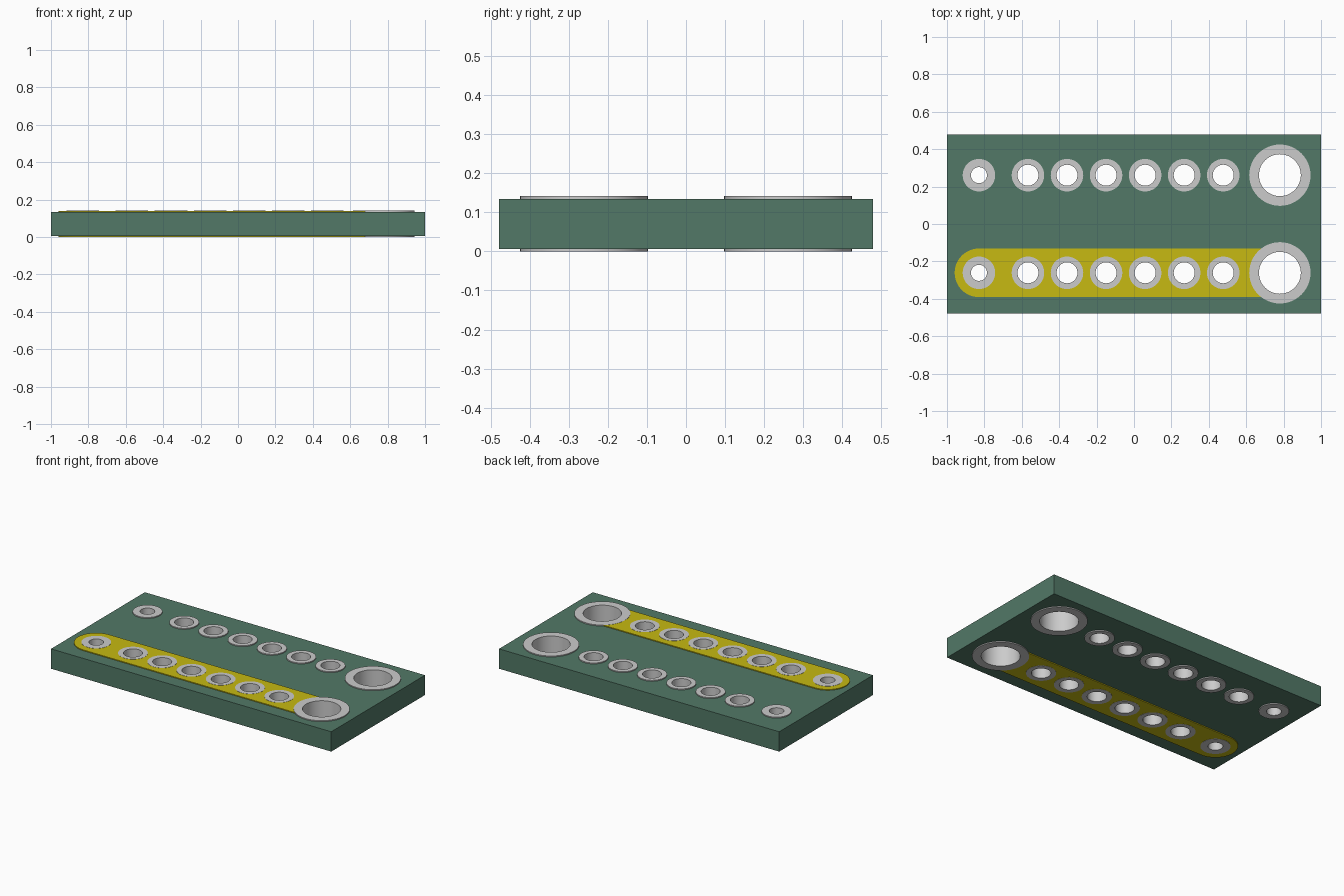
import bpy, bmesh
from math import sin, cos, pi

if "Cube" in bpy.data.objects:
    bpy.data.objects.remove(bpy.data.objects["Cube"])

H = 0.141          # full height over the pads
FOIL = 0.0065      # pad flange thickness
WALL = 0.004       # plating thickness in the holes
ROW = 0.261        # y distance of each row from the centre
SEG = 48

# (x, hole radius, pad radius) along one row
HOLES = [(-0.829, 0.043, 0.087)]
HOLES += [(-0.567 + 0.2088 * i, 0.056, 0.087) for i in range(6)]
HOLES += [(0.78, 0.112, 0.164)]


def material(name, rgb):
    m = bpy.data.materials.new(name)
    m.diffuse_color = (*rgb, 1)
    m.use_nodes = True
    m.node_tree.nodes["Principled BSDF"].inputs["Base Color"].default_value = m.diffuse_color
    return m


def circle(x, y, r):
    return [(x + r * cos(2 * pi * i / SEG), y + r * sin(2 * pi * i / SEG)) for i in range(SEG)]


def slot(x0, x1, y, r):
    n = SEG // 2
    right = [(x1 + r * cos(-pi / 2 + pi * i / n), y + r * sin(-pi / 2 + pi * i / n)) for i in range(n + 1)]
    left = [(x0 + r * cos(pi / 2 + pi * i / n), y + r * sin(pi / 2 + pi * i / n)) for i in range(n + 1)]
    return right + left


def row_holes(y):
    return [circle(x, y, r + WALL) for x, r, _ in HOLES]


def smooth(ob):
    bpy.ops.object.select_all(action='DESELECT')
    ob.select_set(True)
    bpy.context.view_layer.objects.active = ob
    bpy.ops.object.shade_smooth_by_angle()


# Flat plate from an outline with holes
def plate(name, loops, z0, z1, mat):
    cu = bpy.data.curves.new(name, 'CURVE')
    cu.dimensions = '2D'
    cu.fill_mode = 'BOTH'
    cu.extrude = (z1 - z0) / 2
    for pts in loops:
        s = cu.splines.new('POLY')
        s.points.add(len(pts) - 1)
        for p, (x, y) in zip(s.points, pts):
            p.co = (x, y, 0, 1)
        s.use_cyclic_u = True
    ob = bpy.data.objects.new(name, cu)
    bpy.context.collection.objects.link(ob)
    ob.location.z = (z0 + z1) / 2
    bpy.ops.object.select_all(action='DESELECT')
    ob.select_set(True)
    bpy.context.view_layer.objects.active = ob
    bpy.ops.object.convert(target='MESH')
    ob = bpy.context.view_layer.objects.active
    bm = bmesh.new()
    bm.from_mesh(ob.data)
    bmesh.ops.remove_doubles(bm, verts=bm.verts, dist=1e-5)
    bmesh.ops.recalc_face_normals(bm, faces=bm.faces)
    bm.to_mesh(ob.data)
    bm.free()
    ob.data.materials.clear()
    ob.data.materials.append(mat)
    smooth(ob)


# Plated hole: barrel with a flange above and below the board
def eyelet(name, x, y, r, pad):
    b = r + WALL
    prof = [(r, 0), (pad, 0), (pad, FOIL), (b, FOIL), (b, H - FOIL), (pad, H - FOIL), (pad, H), (r, H)]
    bm = bmesh.new()
    rings = [[bm.verts.new((q * cos(2 * pi * i / SEG), q * sin(2 * pi * i / SEG), z)) for i in range(SEG)]
             for q, z in prof]
    for k, a in enumerate(rings):
        c = rings[(k + 1) % len(rings)]
        for i in range(SEG):
            j = (i + 1) % SEG
            bm.faces.new((a[i], a[j], c[j], c[i]))
    bmesh.ops.recalc_face_normals(bm, faces=bm.faces)
    me = bpy.data.meshes.new(name)
    bm.to_mesh(me)
    bm.free()
    ob = bpy.data.objects.new(name, me)
    ob.location = (x, y, 0)
    bpy.context.collection.objects.link(ob)
    smooth(ob)


green = material("board_green", (0.085, 0.19, 0.135))
yellow = material("track_yellow", (0.57, 0.49, 0.006))

# Board
corners = [(-1, -0.478), (1, -0.478), (1, 0.478), (-1, 0.478)]
plate("board", [corners] + row_holes(-ROW) + row_holes(ROW), FOIL, H - FOIL, green)

# Yellow tracks on both faces of the front row
track = [slot(-0.829, 0.78, -ROW, 0.13)] + row_holes(-ROW)
plate("top_track", track, H - FOIL, H - 0.001, yellow)
plate("bottom_track", track, 0.001, FOIL, yellow)

# Plated holes
for label, y in (("front", -ROW), ("back", ROW)):
    for n, (x, r, pad) in enumerate(HOLES):
        eyelet(f"{label}_pad_{n + 1}", x, y, r, pad)
